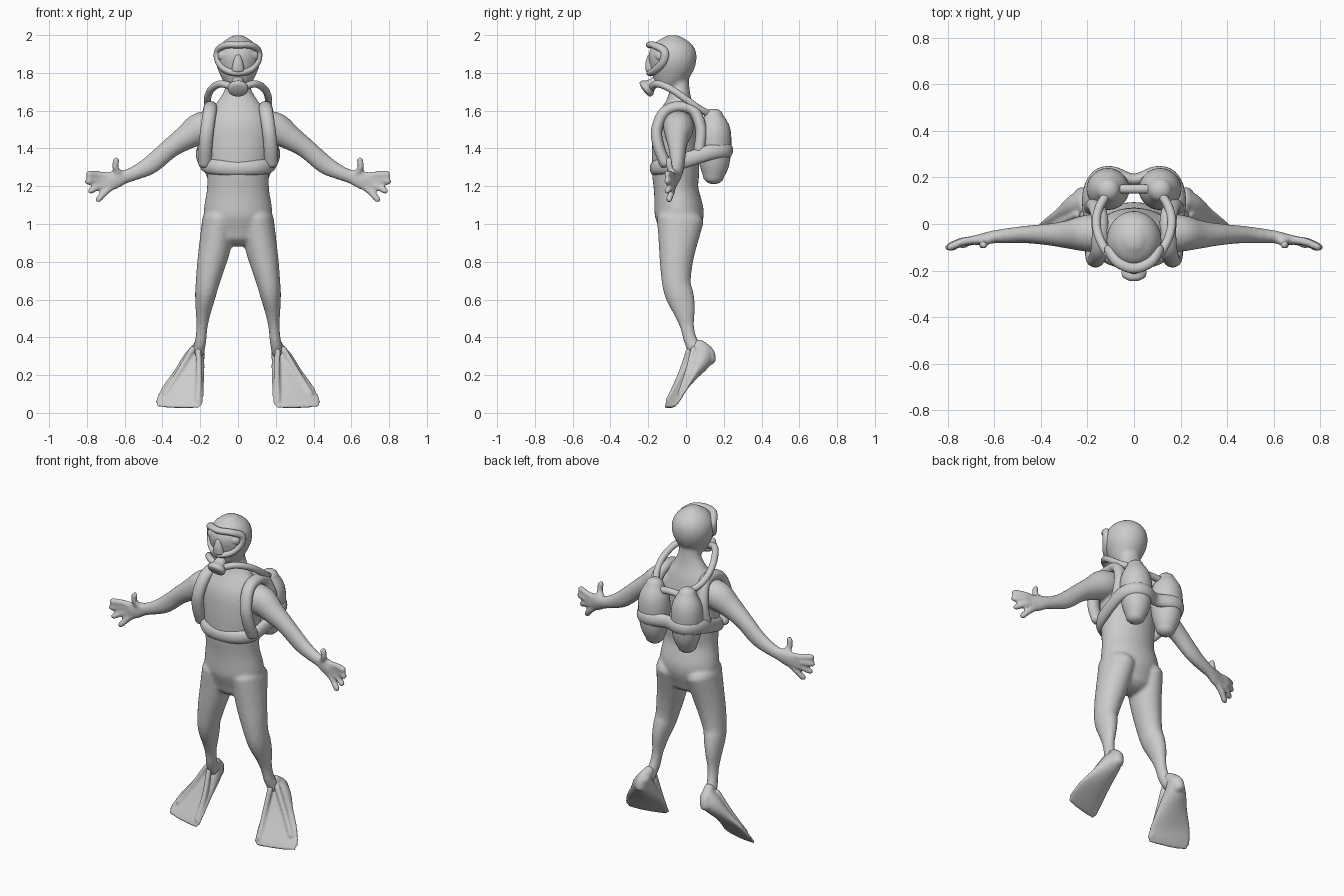
import bpy, bmesh, math
from mathutils import Vector

X, Y, Z = Vector((1, 0, 0)), Vector((0, 1, 0)), Vector((0, 0, 1))


def spline(pts, closed, sub):
    """Catmull-Rom through stations (x, y, z, radius_a, radius_b)."""
    p = [Vector(q) for q in pts]
    n = len(p)
    get = (lambda i: p[i % n]) if closed else (lambda i: p[max(0, min(n - 1, i))])
    out = []
    for i in range(n if closed else n - 1):
        a, b, c, d = get(i - 1), get(i), get(i + 1), get(i + 2)
        for k in range(sub):
            t = k / sub
            out.append(0.5 * (2 * b + (c - a) * t + (2 * a - 5 * b + 4 * c - d) * t * t
                              + (3 * b - a - 3 * c + d) * t ** 3))
    return out if closed else out + [p[-1]]


def loft(bm, pts, side, closed=False, cap=0.7, sub=5, seg=20, flip=False):
    """Sweep an ellipse along stations; radius_a lies along side. Ends are rounded."""
    if flip:
        pts = [(-q[0],) + tuple(q[1:]) for q in pts]
        side = Vector((-side.x, side.y, side.z))
    st = spline(pts, closed, sub)
    n = len(st)
    frames = []
    for i, s in enumerate(st):
        lo = st[(i - 1) % n if closed else max(0, i - 1)]
        hi = st[(i + 1) % n if closed else min(n - 1, i + 1)]
        frames.append((s.to_3d(), (hi.to_3d() - lo.to_3d()).normalized(), s[3], s[4]))
    if not closed:
        def dome(f, sign):
            c, t, a, b = f
            res = []
            for ang in (25, 50, 70, 84):
                r = math.radians(ang)
                k = math.cos(r)
                res.append((c + t * sign * min(a, b) * cap * math.sin(r), t, a * k, b * k))
            return res
        frames = dome(frames[0], -1)[::-1] + frames + dome(frames[-1], 1)
    rings = []
    for c, t, a, b in frames:
        u = (side - t * side.dot(t)).normalized()
        v = t.cross(u)
        rings.append([bm.verts.new(c + u * a * math.cos(w) + v * b * math.sin(w))
                      for w in (2 * math.pi * k / seg for k in range(seg))])
    m = len(rings)
    for i in range(m if closed else m - 1):
        r, s = rings[i], rings[(i + 1) % m]
        for k in range(seg):
            j = (k + 1) % seg
            bm.faces.new((r[k], r[j], s[j], s[k]))
    if not closed:
        bm.faces.new(rings[0])
        bm.faces.new(rings[-1])


def finish(name, bm, mirror=False):
    bmesh.ops.recalc_face_normals(bm, faces=bm.faces)
    for f in bm.faces:
        f.smooth = True
    me = bpy.data.meshes.new(name)
    bm.to_mesh(me)
    bm.free()
    ob = bpy.data.objects.new(name, me)
    bpy.context.collection.objects.link(ob)
    if mirror:
        ob.modifiers.new("mirror", 'MIRROR').use_mirror_merge = False
    return ob


def part(name, pts, side, mirror=False, **kw):
    bm = bmesh.new()
    loft(bm, pts, side, **kw)
    return finish(name, bm, mirror)


def tube(path, a, b=None):
    return [tuple(p) + (a, b or a) for p in path]


# Body: torso, head, legs, arms and hands fused into one smooth skin
bm = bmesh.new()
loft(bm, [(0, -.035, .95, .15, .10), (0, -.035, 1.05, .182, .13), (0, -.052, 1.18, .165, .118),
          (0, -.055, 1.27, .165, .125), (0, -.055, 1.4, .177, .125), (0, -.05, 1.52, .175, .118),
          (0, -.04, 1.6, .145, .092), (0, -.035, 1.66, .10, .065), (0, -.035, 1.72, .068, .053),
          (0, -.045, 1.78, .065, .06)], X, seg=32)
loft(bm, [(0, -.105, 1.73, .06, .065), (0, -.09, 1.78, .09, .097), (0, -.075, 1.85, .116, .124),
          (0, -.07, 1.91, .114, .124), (0, -.07, 1.96, .084, .092), (0, -.07, 1.99, .04, .045)],
     X, cap=.25, seg=32)
leg = [(.10, -.03, 1.02, .09, .125), (.122, -.045, .88, .085, .1), (.143, -.052, .78, .075, .086),
       (.163, -.05, .68, .062, .076), (.173, -.033, .62, .055, .075), (.182, -.012, .55, .043, .062),
       (.190, .005, .46, .03, .038), (.198, .025, .38, .03, .036), (.21, .06, .32, .032, .04)]
arm = [(.12, -.04, 1.535, .08, .07), (.2, -.04, 1.505, .08, .085), (.28, -.045, 1.455, .062, .066),
       (.36, -.045, 1.4, .048, .053), (.46, -.045, 1.315, .038, .05), (.54, -.05, 1.272, .033, .039),
       (.60, -.055, 1.25, .028, .037), (.65, -.065, 1.235, .025, .05), (.69, -.07, 1.222, .02, .046)]
fingers = [[(.66, -.068, 1.255), (.73, -.075, 1.262), (.79, -.10, 1.265)],
           [(.66, -.068, 1.235), (.74, -.075, 1.232), (.795, -.10, 1.225)],
           [(.66, -.068, 1.22), (.73, -.075, 1.20), (.78, -.10, 1.175)],
           [(.65, -.068, 1.21), (.70, -.075, 1.17), (.738, -.09, 1.13)],
           [(.61, -.062, 1.25), (.648, -.085, 1.295), (.645, -.09, 1.338)]]
for flip in (False, True):
    loft(bm, leg, X, flip=flip)
    loft(bm, arm, Y, flip=flip)
    for f in fingers:
        loft(bm, tube(f, .018), Y, cap=1, seg=12, flip=flip)
body = finish("body", bm)
rm = body.modifiers.new("fuse", 'REMESH')
rm.mode, rm.voxel_size, rm.use_smooth_shade = 'VOXEL', .010, True
sm = body.modifiers.new("soften", 'SMOOTH')
sm.factor, sm.iterations = .5, 5

# Swim fins with two ribs and a heel
bm = bmesh.new()
across = Vector((.9, .35, .2))
loft(bm, [(.212, .10, .335, .038, .045), (.235, .08, .28, .06, .055), (.262, .025, .2, .088, .035),
          (.292, -.03, .12, .118, .018), (.31, -.067, .06, .130, .013), (.316, -.085, .032, .118, .009)],
     across, seg=32)
loft(bm, [(.205, .06, .36, .03, .035), (.218, .105, .315, .035, .045), (.225, .12, .275, .035, .04)], X)
for ribs in ([(.21, .015, .33), (.205, -.03, .2), (.21, -.095, .06)],
             [(.24, .04, .34), (.31, .01, .22), (.385, -.03, .1)]):
    loft(bm, tube(ribs, .016), X, seg=12)
fins = finish("swim_fins", bm, True)
rm = fins.modifiers.new("fuse", 'REMESH')
rm.mode, rm.voxel_size, rm.use_smooth_shade = 'VOXEL', .007, True
sm = fins.modifiers.new("soften", 'SMOOTH')
sm.factor, sm.iterations = .5, 5

# Diving mask: rim loop, lens and nose pocket
half = [(.07, -.165, 1.945), (.108, -.115, 1.915), (.104, -.12, 1.86), (.065, -.16, 1.815)]
rim = [(0, -.19, 1.948)] + half + [(0, -.188, 1.80)] + [(-x, y, z) for x, y, z in half[::-1]]
part("mask_rim", tube(rim, .022, .018), Y, closed=True)
part("mask_lens", [(-.085, -.13, 1.89, .03, .03), (0, -.155, 1.89, .045, .042),
                   (.085, -.13, 1.89, .03, .03)], Z)
part("mask_nose", [(0, -.185, 1.885, .018, .02), (0, -.19, 1.85, .028, .025),
                   (0, -.19, 1.815, .034, .024)], X)

# Breathing regulator and its hoses
part("regulator", [(0, -.14, 1.768, .03, .03), (0, -.18, 1.74, .035, .03),
                   (0, -.203, 1.722, .053, .047), (0, -.216, 1.712, .053, .047)], X, cap=.25)
part("air_hose", tube([(.03, -.18, 1.725), (.09, -.15, 1.742), (.14, -.08, 1.715), (.162, 0, 1.66),
                       (.15, .07, 1.61), (.115, .13, 1.58)], .019), Z, True, seg=14)

# Twin air tanks with a crossbar
part("air_tank", [(.11, .145, 1.25, .055, .055), (.11, .15, 1.32, .08, .08), (.112, .15, 1.43, .092, .09),
                  (.112, .15, 1.51, .083, .082), (.112, .145, 1.575, .05, .05)], X, True, seg=28)
part("tank_crossbar", tube([(-.08, .15, 1.55), (0, .15, 1.555), (.08, .15, 1.55)], .02), Z)

# Harness: shoulder straps and the belt around torso and tanks
part("shoulder_strap", tube([(.175, -.11, 1.32), (.172, -.145, 1.41), (.163, -.155, 1.5),
                             (.15, -.115, 1.59), (.145, -.04, 1.62), (.15, .04, 1.60),
                             (.168, .08, 1.5), (.18, .07, 1.39)], .036, .03), X, True)
side = [(.1, -.15, 1.30), (.165, -.09, 1.31), (.19, .02, 1.345), (.195, .13, 1.38),
        (.16, .205, 1.39), (.095, .222, 1.39)]
belt = [(0, -.165, 1.295)] + side + [(0, .19, 1.385)] + [(-x, y, z) for x, y, z in side[::-1]]
part("harness_belt", tube(belt, .04, .026), Z, closed=True)
